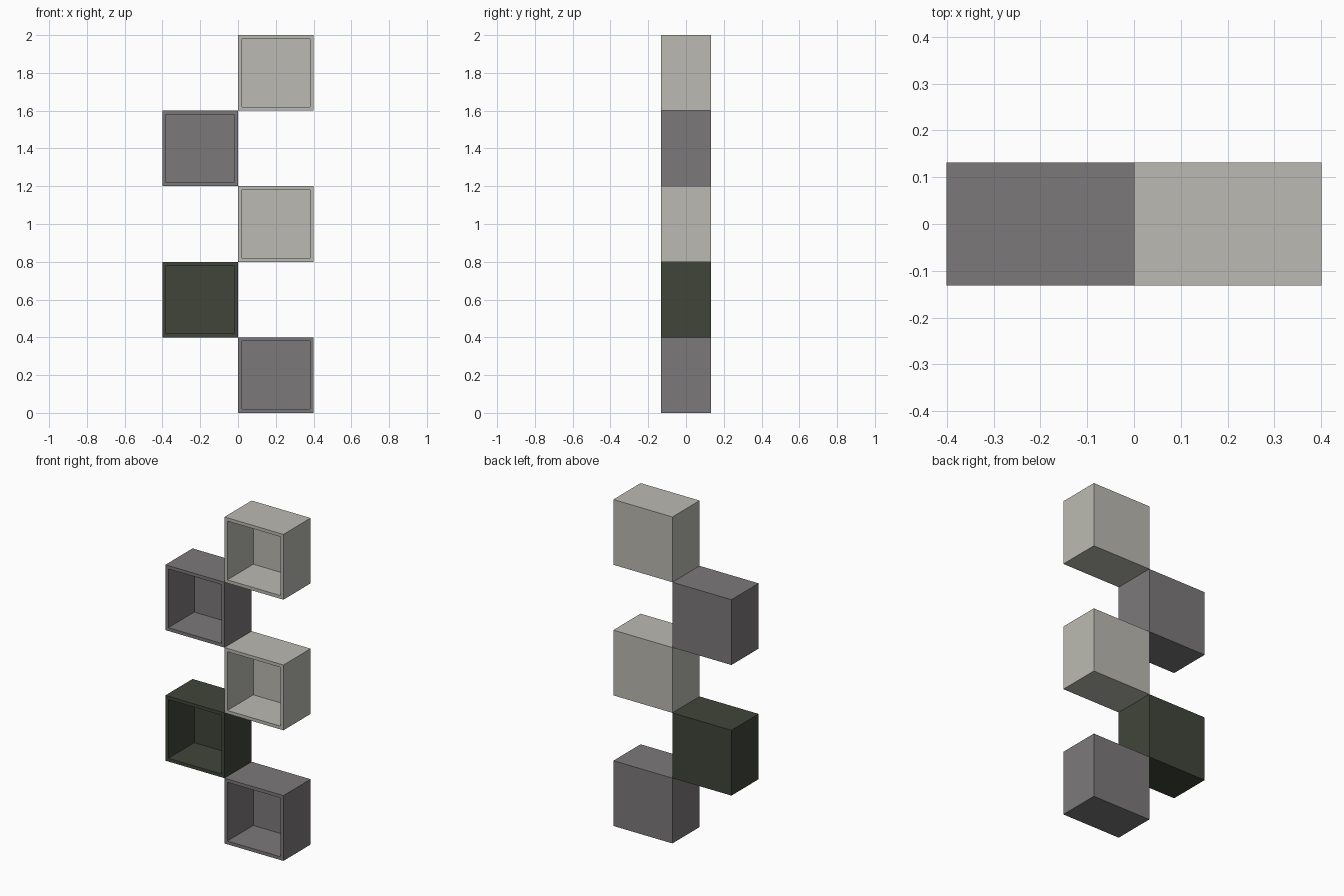
import bpy, bmesh
from mathutils import Vector

if "Cube" in bpy.data.objects:
    bpy.data.objects.remove(bpy.data.objects["Cube"])

SIZE, DEPTH, WALL, BACK = 0.4, 0.263, 0.02, 0.012


def material(name, rgb):
    m = bpy.data.materials.new(name)
    m.diffuse_color = (*rgb, 1.0)
    m.use_nodes = True
    m.node_tree.nodes["Principled BSDF"].inputs["Base Color"].default_value = m.diffuse_color
    return m


stone = material("pale_stone", (0.497, 0.491, 0.445))
grey = material("warm_grey", (0.202, 0.191, 0.195))
green = material("dark_green", (0.051, 0.060, 0.042))


def open_cube(name, x, z, mat):
    """Box with a recessed, open front (-y)."""
    bm = bmesh.new()
    bmesh.ops.create_cube(bm, size=1.0)
    bmesh.ops.scale(bm, vec=(SIZE, DEPTH, SIZE), verts=bm.verts)
    bm.normal_update()
    front = min(bm.faces, key=lambda f: f.calc_center_median().y)
    # frame rim, then push the opening back to the rear panel
    bmesh.ops.inset_region(bm, faces=[front], thickness=WALL, use_even_offset=True)
    ext = bmesh.ops.extrude_face_region(bm, geom=[front])
    verts = [v for v in ext["geom"] if isinstance(v, bmesh.types.BMVert)]
    bmesh.ops.translate(bm, vec=Vector((0, DEPTH - BACK, 0)), verts=verts)
    if front.is_valid:
        bmesh.ops.delete(bm, geom=[front], context="FACES_ONLY")
    bmesh.ops.recalc_face_normals(bm, faces=bm.faces)
    me = bpy.data.meshes.new(name)
    bm.to_mesh(me)
    bm.free()
    me.materials.append(mat)
    ob = bpy.data.objects.new(name, me)
    ob.location = (x, 0, z)
    bpy.context.collection.objects.link(ob)


# Five cubes stacked in a zigzag, bottom to top
for i, mat in enumerate([grey, green, stone, grey, stone]):
    side = 1 if i % 2 == 0 else -1
    open_cube(f"shelf_cube_{i + 1}", side * SIZE / 2, (i + 0.5) * SIZE, mat)
